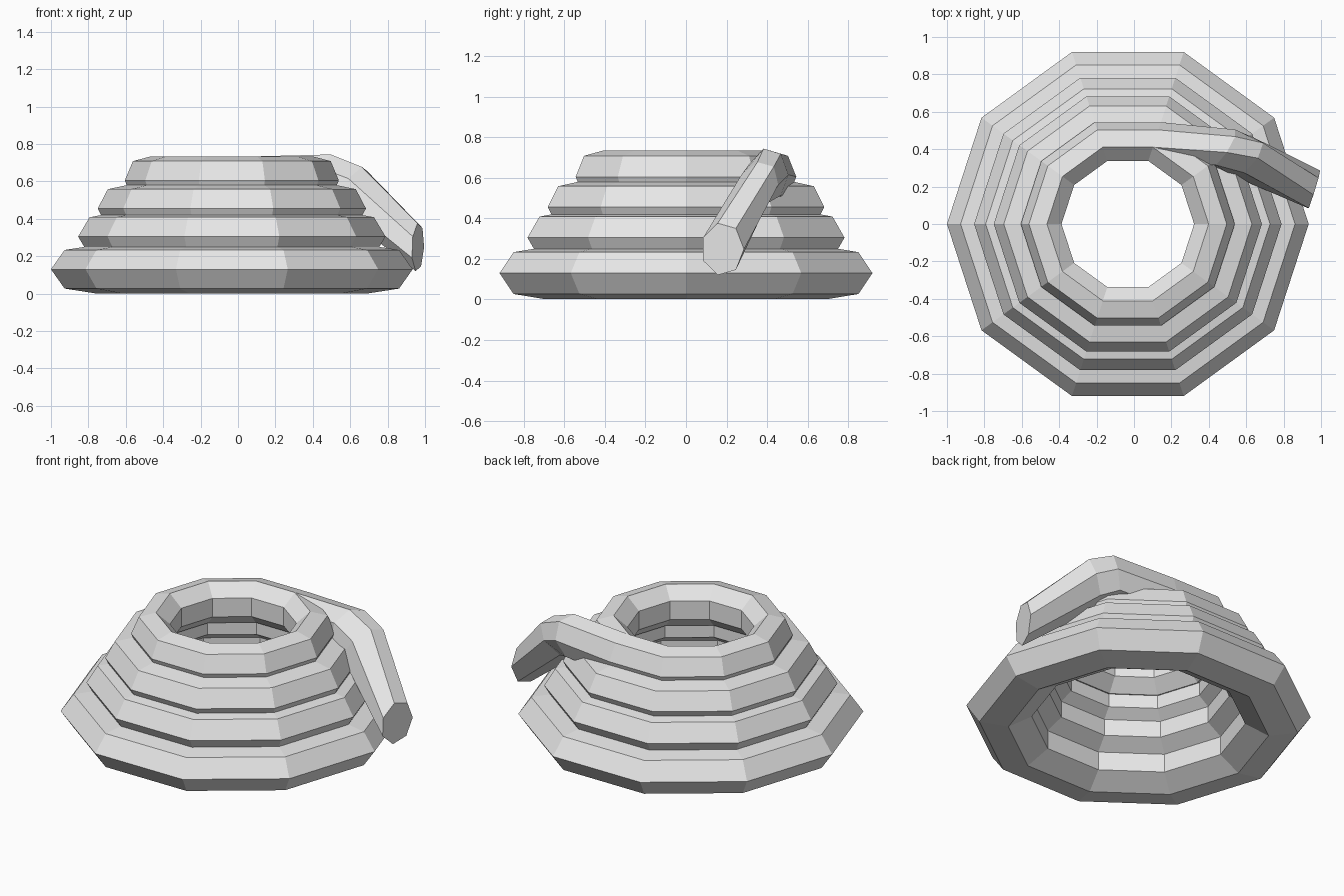
import bpy, bmesh
from math import cos, sin, tau
from mathutils import Vector

SEGMENTS, SIDES = 10, 7
CENTRE_X = -0.033
HALF_HEIGHT = 0.132

if "Cube" in bpy.data.objects:
    bpy.data.objects.remove(bpy.data.objects["Cube"], do_unlink=True)

# Single rope colour
rope = bpy.data.materials.new("rope_grey")
rope.use_nodes = True
rope.diffuse_color = (0.8, 0.8, 0.8, 1)
rope.node_tree.nodes["Principled BSDF"].inputs["Base Color"].default_value = (0.8, 0.8, 0.8, 1)


def section(centre, across, up):
    """Seven-sided rope cross-section, one corner pointing outwards."""
    return [Vector(centre) + Vector(across) * cos(tau * i / SIDES)
            + Vector(up) * sin(tau * i / SIDES) for i in range(SIDES)]


def tube(name, sections, closed):
    """Skin consecutive cross-sections; cap the ends of an open tube."""
    bm = bmesh.new()
    loops = [[bm.verts.new(p) for p in s] for s in sections]
    following = loops[1:] + loops[:1] if closed else loops[1:]
    for a, b in zip(loops, following):
        for i in range(SIDES):
            j = (i + 1) % SIDES
            bm.faces.new((a[i], a[j], b[j], b[i]))
    if not closed:
        bm.faces.new(loops[0])
        bm.faces.new(loops[-1])
    bmesh.ops.recalc_face_normals(bm, faces=bm.faces)
    mesh = bpy.data.meshes.new(name)
    bm.to_mesh(mesh)
    bm.free()
    mesh.materials.append(rope)
    obj = bpy.data.objects.new(name, mesh)
    bpy.context.collection.objects.link(obj)


def ring_section(outer, height, index):
    """Cross-section of a coil whose rope is a fifth of its outer radius."""
    angle = tau * index / SEGMENTS
    out = Vector((cos(angle), sin(angle), 0))
    centre = out * outer * 0.8 + Vector((CENTRE_X, 0, height))
    return section(centre, out * outer * 0.2, (0, 0, HALF_HEIGHT))


# Stacked coils, narrowing upwards
coils = [("bottom_coil", 0.967, 0.13), ("lower_coil", 0.822, 0.305),
         ("upper_coil", 0.717, 0.455), ("top_coil", 0.572, 0.605)]
for name, outer, height in coils:
    tube(name, [ring_section(outer, height, k) for k in range(SEGMENTS)], True)

# Loose end leaving the top coil and drooping over the side
tube("loose_end", [
    ring_section(0.572, 0.605, 2),
    section((0.48, 0.405, 0.615), (0.06, 0.10, 0), (0.03, 0.0, 0.132)),
    section((0.605, 0.355, 0.565), (0.05, 0.10, 0), (0.07, 0.02, 0.115)),
    section((0.962, 0.18, 0.248), (0.033, 0.106, 0), (0.005, 0, 0.131)),
], False)
